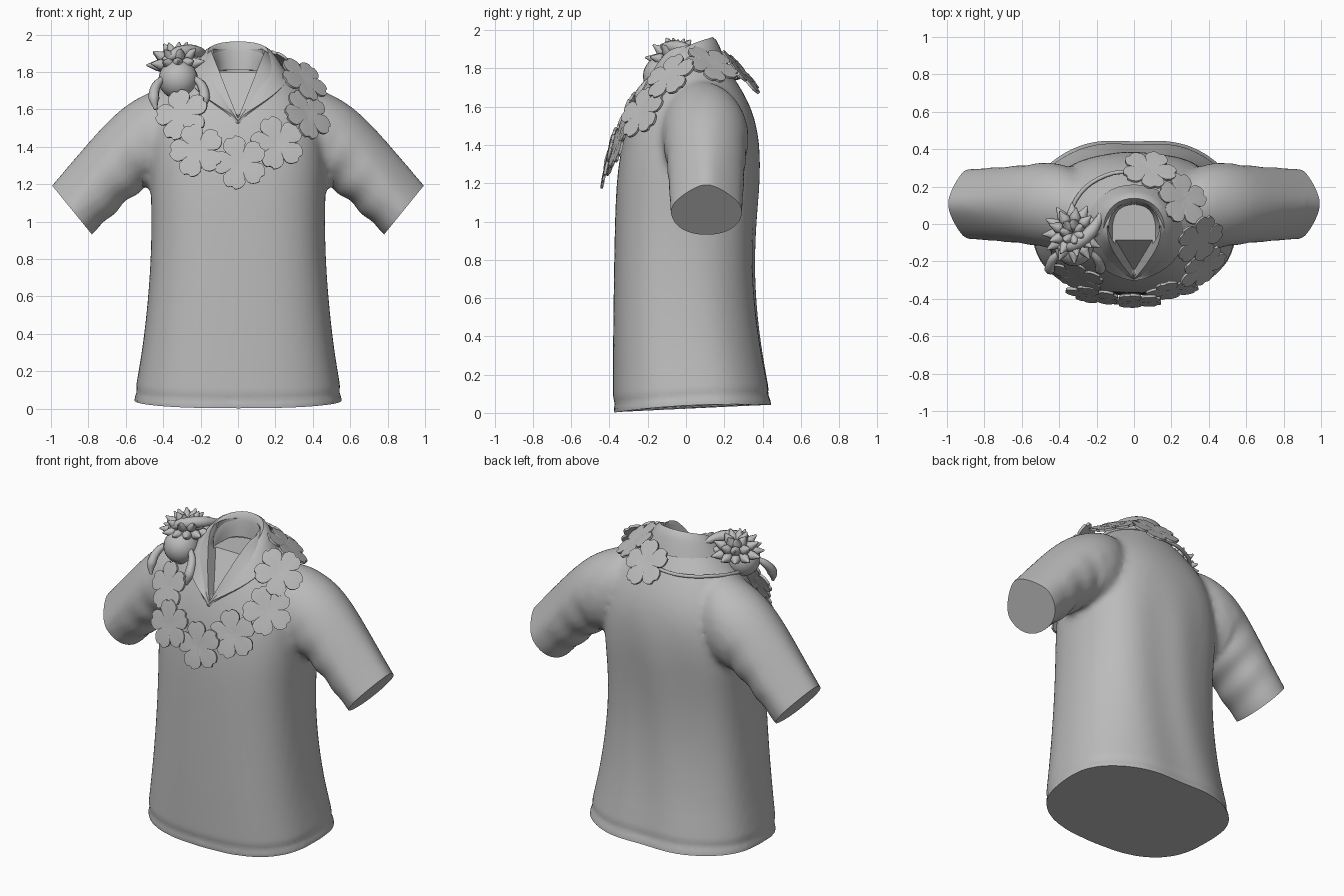
import bpy, bmesh, math
from mathutils import Vector

old = bpy.data.objects.get("Cube")
if old:
    bpy.data.objects.remove(old, do_unlink=True)

grey = bpy.data.materials.new("soft grey")
grey.use_nodes = True
colour = (0.5, 0.5, 0.5, 1)
grey.diffuse_color = colour
grey.node_tree.nodes["Principled BSDF"].inputs["Base Color"].default_value = colour


def add_object(name, data):
    obj = bpy.data.objects.new(name, data)
    bpy.context.scene.collection.objects.link(obj)
    return obj


def from_bmesh(name, bm):
    mesh = bpy.data.meshes.new(name)
    bm.to_mesh(mesh)
    bm.free()
    mesh.materials.append(grey)
    return add_object(name, mesh)


def modify(obj, kind, **settings):
    mod = obj.modifiers.new(kind.title(), kind)
    for key, value in settings.items():
        setattr(mod, key, value)


def bake(obj):
    """Apply every modifier on a mesh object."""
    bpy.context.view_layer.update()
    graph = bpy.context.evaluated_depsgraph_get()
    mesh = bpy.data.meshes.new_from_object(obj.evaluated_get(graph))
    obj.modifiers.clear()
    obj.data = mesh


def smooth(obj, angle=40):
    bpy.ops.object.select_all(action="DESELECT")
    obj.select_set(True)
    bpy.context.view_layer.objects.active = obj
    bpy.ops.object.shade_smooth_by_angle(angle=math.radians(angle))


def add_loft(bm, rings):
    loops = [[bm.verts.new(p) for p in ring] for ring in rings]
    count = len(loops[0])
    for a, b in zip(loops, loops[1:]):
        for i in range(count):
            j = (i + 1) % count
            bm.faces.new((a[i], a[j], b[j], b[i]))
    bm.faces.new(loops[0])
    bm.faces.new(loops[-1])


def oval(centre, u, v, count, power, low_power):
    """Section on half axes u and v; a low power is boxier, a high one pointed."""
    points = []
    for i in range(count):
        c, s = (f(math.tau * i / count) for f in (math.cos, math.sin))
        p = power if c > 0 else low_power
        points.append(centre + u * math.copysign(abs(c) ** p, c)
                      + v * math.copysign(abs(s) ** p, s))
    return points


# Shirt body: height, half width, front y, back y
body = [(-0.12, .58, -.385, .475), (.05, .56, -.385, .455), (.35, .51, -.385, .39),
        (.7, .475, -.38, .355), (1, .465, -.375, .365), (1.25, .475, -.365, .39),
        (1.45, .47, -.33, .385), (1.6, .43, -.28, .345), (1.72, .35, -.22, .275),
        (1.8, .26, -.18, .22), (1.88, .175, -.15, .16), (1.94, .155, -.14, .14)]
# Sleeve: top x, top z, bottom x, bottom z, front y, back y
sleeve = [(.22, 1.78, .25, 1.25, -.14, .28), (.45, 1.715, .42, 1.2, -.14, .345),
          (.63, 1.62, .5, 1.19, -.11, .32), (.82, 1.41, .64, 1.06, -.1, .31),
          (1, 1.2, .78, .93, -.085, .3), (1.08, 1.11, .86, .84, -.085, .3)]

bm = bmesh.new()
rings = []
for z, w, f, b in body:
    power = 0.76 + 0.2 * max(0, min(1, (z - 1.4) * 2.5))
    rings.append(oval(Vector((0, (f + b) / 2, z)), Vector((w, 0, 0)),
                      Vector((0, (b - f) / 2, 0)), 24, power, power))
add_loft(bm, rings)
for side in (-1, 1):
    rings = []
    for tx, tz, bx, bz, f, b in sleeve:
        top, low = Vector((side * tx, 0, tz)), Vector((side * bx, 0, bz))
        middle = (top + low) / 2 + Vector((0, (f + b) / 2, 0))
        ridge = 1 + 0.5 * max(0, min(1, tx * 2.5 - 1.5))
        rings.append(oval(middle, (top - low) / 2, Vector((0, (b - f) / 2, 0)), 16, ridge, 0.9))
    add_loft(bm, rings)
bmesh.ops.recalc_face_normals(bm, faces=bm.faces)
shirt = from_bmesh("shirt", bm)
modify(shirt, "SUBSURF", levels=2)
modify(shirt, "REMESH", mode="VOXEL", voxel_size=0.02)
modify(shirt, "SMOOTH", factor=0.5, iterations=10)
bake(shirt)

# Cloth folds, hem groove, then straight cuts at hem and cuffs
bm = bmesh.new()
bm.from_mesh(shirt.data)
bm.normal_update()
moves = []
for v in bm.verts:
    x, y, z = v.co
    along = abs(x) * 0.78 - z * 0.63
    push = -0.007 * math.exp(-((z - 0.07 - 0.06 * y) / 0.025) ** 2)
    if abs(x) > 0.5 and z > 0.85:
        under = max(0, 0.4 - v.normal.z) * max(0, min(1, (0.85 - abs(x)) * 4))
        push += 0.006 * under * math.sin(along * 38 + y * 6)
    elif z < 1.5:
        drape = max(0, min(1, y * 3 + 0.3)) * min(1, (1.5 - z) * 3)
        push += 0.005 * drape * math.sin(math.atan2(y, x) * 7 + z * 2)
    moves.append(v.normal * push)
for v, move in zip(bm.verts, moves):
    v.co += move


def trim(faces, point, normal):
    parts = set(faces)
    for face in faces:
        parts.update(face.edges)
        parts.update(face.verts)
    cut = bmesh.ops.bisect_plane(bm, geom=list(parts), plane_co=point,
                                 plane_no=normal, clear_outer=True)
    edges = [e for e in cut["geom_cut"] if isinstance(e, bmesh.types.BMEdge)]
    bmesh.ops.edgeloop_fill(bm, edges=edges)


trim(bm.faces[:], (0, 0, 0.02), (0, 0.05, -1))
for side in (-1, 1):
    arm = [f for f in bm.faces if f.calc_center_median().x * side > 0.62]
    trim(arm, (side * 0.89, 0, 1.065), (side * 0.775, 0, -0.63))
# Hem rises toward the side seams
for v in bm.verts:
    if v.co.z < 0.3:
        v.co.z += 0.02 * max(0, 1 - ((v.co.y - 0.03) / 0.41) ** 2) * (1 - v.co.z / 0.3)
bmesh.ops.recalc_face_normals(bm, faces=bm.faces)
bm.to_mesh(shirt.data)
bm.free()

# Neck opening: a round hole and a V at the front
cutters = []
bm = bmesh.new()
add_loft(bm, [oval(Vector((0, -0.015, z)), Vector((.135, 0, 0)), Vector((0, .135, 0)), 32, 1, 1)
              for z in (1.8, 2.2)])
bmesh.ops.recalc_face_normals(bm, faces=bm.faces)
cutters.append(from_bmesh("neck_cutter", bm))
bm = bmesh.new()
for x, z, back in ((0, 1.55, -.25), (-.15, 1.93, 0), (.15, 1.93, 0)):
    for y in (-0.6, back):
        bm.verts.new((x, y, z))
bmesh.ops.convex_hull(bm, input=bm.verts)
bmesh.ops.recalc_face_normals(bm, faces=bm.faces)
cutters.append(from_bmesh("v_cutter", bm))
whole = shirt.data.copy()
for cutter in cutters:
    cutter.hide_render = True
    modify(shirt, "BOOLEAN", operation="DIFFERENCE", solver="EXACT", object=cutter)
bake(shirt)
for cutter in cutters:
    bpy.data.objects.remove(cutter, do_unlink=True)
smooth(shirt)

surface = add_object("surface_helper", whole)
surface.hide_render = True
bpy.context.view_layer.update()


def on_shirt(point, gap):
    """Nearest place on the cloth, lifted by at least the gap, and its normal."""
    point = Vector(point)
    _, near, normal, _ = surface.closest_point_on_mesh(point)
    return near + normal * max(gap, min(0.07, (point - near).dot(normal))), normal


# Folded collar: half of it from back to front, mirrored
stand = [(0, .12, 1.81), (.1, .09, 1.81), (.13, -.02, 1.8), (.1, -.12, 1.74),
         (.05, -.2, 1.64), (0, -.27, 1.52)]
rim = [(0, .14, 2.035), (.11, .105, 2.015), (.165, 0, 1.97), (.13, -.13, 1.85),
       (.065, -.23, 1.69), (0, -.3, 1.51)]
fold = [(0, .22, 1.82), (.16, .17, 1.82), (.25, .03, 1.8), (.25, -.13, 1.72),
        (.15, -.25, 1.64), (.01, -.29, 1.55)]
fold = [on_shirt(p, 0.016)[0] for p in fold]
fold[0].x = 0
bm = bmesh.new()
rows = [[bm.verts.new(p) for p in row] for row in (stand, rim, fold)]
for a, b in zip(rows, rows[1:]):
    for i in range(len(a) - 1):
        bm.faces.new((a[i], a[i + 1], b[i + 1], b[i]))
bmesh.ops.recalc_face_normals(bm, faces=bm.faces)
collar = from_bmesh("collar", bm)
modify(collar, "MIRROR", use_clip=True)
modify(collar, "SUBSURF", levels=2)
modify(collar, "SOLIDIFY", thickness=0.012, offset=0)
bake(collar)
smooth(collar)

# Garland blossom: five broad notched petals
bm = bmesh.new()
steps = 100
outline = []
for i in range(steps):
    t = math.tau * i / steps
    petal = abs(math.sin(2.5 * t))
    radius = 0.09 + 0.06 * petal ** 0.5 - 0.012 * max(0, petal - 0.95) / 0.05
    outline.append((math.cos(t) * radius, math.sin(t) * radius))
loops = [[bm.verts.new((x * k, y * k, z)) for x, y in outline]
         for k, z in ((1, 0), (0.6, 0.004), (0.2, 0))]
for a, b in zip(loops, loops[1:]):
    for i in range(steps):
        bm.faces.new((a[i - 1], a[i], b[i], b[i - 1]))
bm.faces.new(loops[-1])
bmesh.ops.recalc_face_normals(bm, faces=bm.faces)
blossom = from_bmesh("blossom_1", bm)
modify(blossom, "SOLIDIFY", thickness=0.014, offset=0)
bake(blossom)
smooth(blossom)

spots = [(.08, .29, 1.78), (.26, .13, 1.82), (.35, -.08, 1.76), (.37, -.23, 1.57),
         (.21, -.35, 1.42), (.01, -.41, 1.315), (-.22, -.38, 1.38), (-.3, -.28, 1.57)]
for i, spot in enumerate(spots):
    flower = blossom if i == 0 else add_object(f"blossom_{i + 1}", blossom.data)
    place, normal = on_shirt(spot, 0.035)
    forward = -0.3 if spot[1] < 0 and spot[0] < 0.36 else 0
    facing = normal + Vector((0, forward, 0.15))
    flower.location = place
    flower.rotation_mode = "QUATERNION"
    flower.rotation_quaternion = facing.to_track_quat("Z", "Y")


def tubes(name, paths, width, radii):
    """Tapered rounded tubes, all in one mesh."""
    curve = bpy.data.curves.new(name, "CURVE")
    curve.dimensions = "3D"
    curve.bevel_depth = width
    curve.bevel_resolution = 2
    curve.resolution_u = 5
    curve.use_fill_caps = True
    for path in paths:
        spline = curve.splines.new("BEZIER")
        spline.bezier_points.add(len(path) - 1)
        for i, (knot, p) in enumerate(zip(spline.bezier_points, path)):
            knot.co = p
            knot.radius = radii[i % len(radii)]
            knot.handle_left_type = knot.handle_right_type = "AUTO"
    helper = add_object(name + "_path", curve)
    bpy.context.view_layer.update()
    graph = bpy.context.evaluated_depsgraph_get()
    mesh = bpy.data.meshes.new_from_object(helper.evaluated_get(graph))
    bpy.data.objects.remove(helper, do_unlink=True)
    mesh.materials.clear()
    mesh.materials.append(grey)
    smooth(add_object(name, mesh), 60)


# Garland cord joining the last and first blossoms behind the neck
cord = [(-.36, -.1, 1.7), (-.31, .13, 1.74), (-.15, .26, 1.75), (.04, .28, 1.76)]
tubes("garland_cord", [[on_shirt(p, 0.01)[0] for p in cord]], 0.011, [1])

# Shoulder ornament: spiky bloom, ball, roll and two hanging drops
heart = Vector((-.325, -.05, 1.83))
axis = Vector((-.05, .08, 1)).normalized()
across = axis.cross(Vector((0, 1, 0))).normalized()
ahead = axis.cross(across)
spikes = []
for count, reach, rise in ((12, 0.165, 5), (9, 0.155, 32), (7, 0.14, 62)):
    lift = math.radians(rise)
    for i in range(count):
        t = math.tau * (i + rise / 60) / count
        ray = (across * math.cos(t) + ahead * math.sin(t)) * math.cos(lift) + axis * math.sin(lift)
        spikes.append([heart + ray * reach * k for k in (0.1, 0.65, 1)])
tubes("bloom_spikes", spikes, 0.03, [0.5, 1, 0.15])

bm = bmesh.new()
bmesh.ops.create_uvsphere(bm, u_segments=24, v_segments=16, radius=0.105)
ball = from_bmesh("ornament_ball", bm)
ball.location = (-.32, -.12, 1.76)
smooth(ball)

tubes("ornament_roll", [[(-.4, -.13, 1.86), (-.32, -.11, 1.9), (-.23, -.04, 1.91), (-.17, .06, 1.89)]],
      0.035, [0.4, 1, 1, 0.4])
tubes("hanging_drops", [[(-.315 + s * .08, -.15, 1.77), (-.315 + s * .12, -.19, 1.73),
                         (-.315 + s * .135, -.24, 1.66), (-.315 + s * .125, -.26, 1.6)]
                        for s in (-1, 1)], 0.03, [0.5, 0.8, 1, 0.3])

bpy.data.objects.remove(surface, do_unlink=True)
